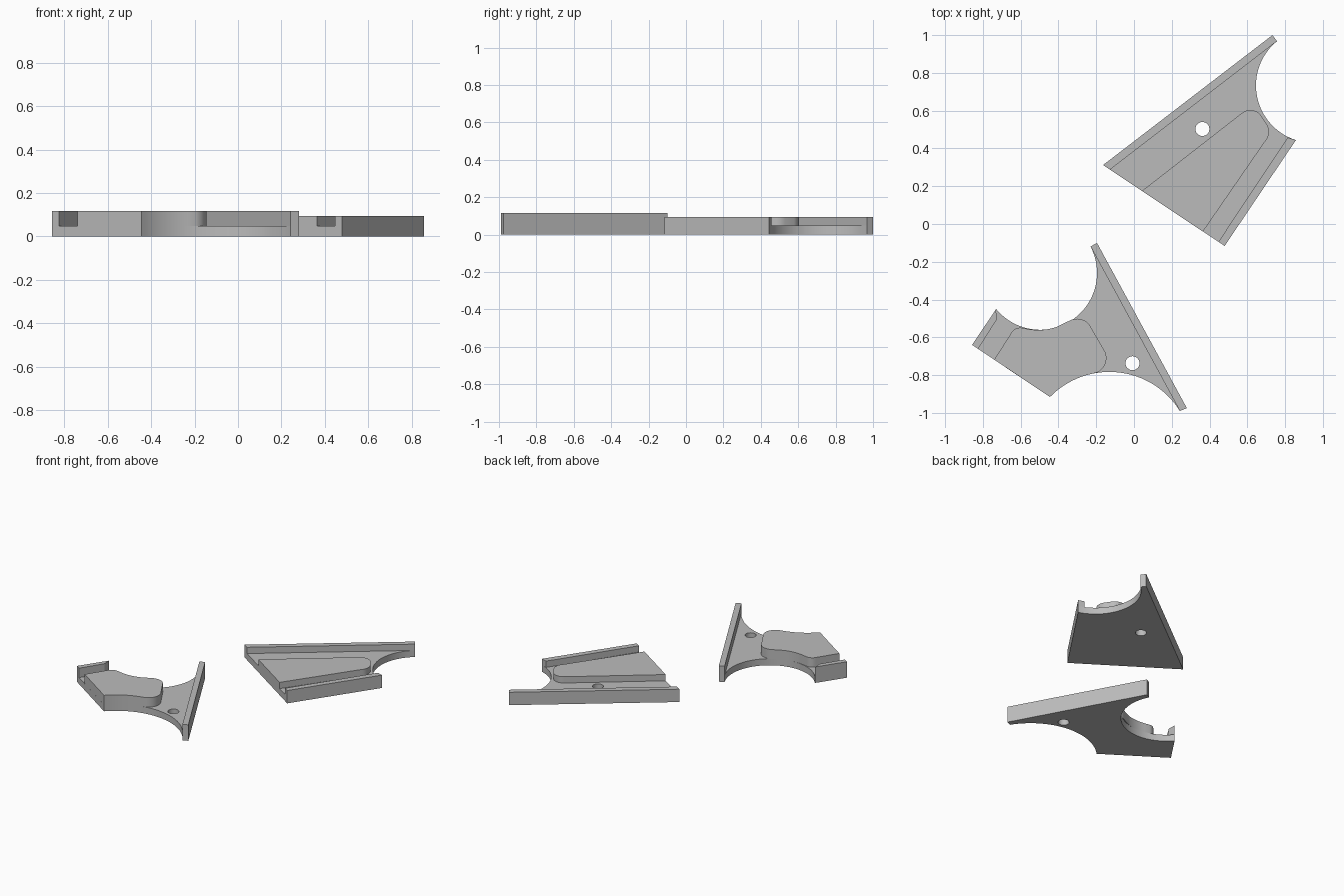
import bpy, bmesh, math
from mathutils import Vector

if "Cube" in bpy.data.objects:
    bpy.data.objects.remove(bpy.data.objects["Cube"])

FLOOR = 0.048      # thickness of both base plates
HIGH, LOW = 0.117, 0.094

grey = bpy.data.materials.new("plain grey")
grey.diffuse_color = (0.5, 0.5, 0.5, 1)
grey.use_nodes = True
grey.node_tree.nodes["Principled BSDF"].inputs["Base Color"].default_value = grey.diffuse_color


def arc(a, m, b, n=24):
    """Points of the circle through a, m and b, running from a to b."""
    a, m, b = Vector(a), Vector(m), Vector(b)
    u, v = m - a, b - a
    d = 2 * (u.x * v.y - u.y * v.x)
    c = a + Vector((v.y * u.dot(u) - u.y * v.dot(v),
                    u.x * v.dot(v) - v.x * u.dot(u))) / d
    start = math.atan2(a.y - c.y, a.x - c.x)
    sweep = (math.atan2(b.y - c.y, b.x - c.x) - start) % math.tau
    if d < 0:
        sweep -= math.tau
    r = (a - c).length
    return [(c.x + r * math.cos(start + sweep * i / n),
             c.y + r * math.sin(start + sweep * i / n)) for i in range(n + 1)]


def circle(x, y, r, n=32):
    return [(x + r * math.cos(math.tau * i / n),
             y + r * math.sin(math.tau * i / n)) for i in range(n)]


def prism(name, outline, z0, z1, hole=None):
    """Extrude an outline, with an optional hole, from z0 to z1."""
    bm = bmesh.new()
    edges = []
    for loop in [outline] + ([hole] if hole else []):
        vs = [bm.verts.new((x, y, z0)) for x, y in loop]
        edges += [bm.edges.new((vs[i - 1], vs[i])) for i in range(len(vs))]
    bmesh.ops.triangle_fill(bm, edges=edges, use_beauty=True)
    out = bmesh.ops.extrude_face_region(bm, geom=bm.faces[:], use_keep_orig=True)
    top = [g for g in out["geom"] if isinstance(g, bmesh.types.BMVert)]
    bmesh.ops.translate(bm, verts=top, vec=(0, 0, z1 - z0))
    bmesh.ops.recalc_face_normals(bm, faces=bm.faces[:])
    me = bpy.data.meshes.new(name)
    bm.to_mesh(me)
    bm.free()
    me.materials.append(grey)
    ob = bpy.data.objects.new(name, me)
    bpy.context.collection.objects.link(ob)
    bpy.ops.object.select_all(action='DESELECT')
    ob.select_set(True)
    bpy.context.view_layer.objects.active = ob
    bpy.ops.object.shade_smooth_by_angle(angle=math.radians(30))
    return ob


# Wide bracket: base with one concave end
wide_arc = arc((0.757, 0.968), (0.646, 0.72), (0.857, 0.444))
prism("wide_base", [(0.48, -0.116), (-0.164, 0.312), (0.733, 1.0)] + wide_arc,
      0, FLOOR, circle(0.362, 0.503, 0.037))
# Wide bracket: long and short rails
prism("wide_long_rail", [(-0.164, 0.312), (0.733, 1.0), (0.757, 0.968),
                         (-0.127, 0.288)], FLOOR, LOW)
prism("wide_short_rail", [(0.48, -0.116), (0.857, 0.444), (0.814, 0.458),
                          (0.447, -0.094)], FLOOR, LOW)
# Wide bracket: raised pad with rounded nose
prism("wide_pad", [(0.365, -0.04), (0.042, 0.175)]
      + arc((0.572, 0.588), (0.624, 0.603), (0.67, 0.578), 10)
      + arc((0.702, 0.53), (0.714, 0.48), (0.694, 0.437), 10), FLOOR, LOW)

# Narrow bracket: base with two concave sides
back_arc = arc((-0.23, -0.119), (-0.285, -0.473), (-0.73, -0.45), 40)
front_arc = arc((-0.445, -0.916), (-0.13, -0.783), (0.243, -0.99), 32)
prism("narrow_base", [(-0.196, -0.1)] + back_arc + [(-0.857, -0.64)]
      + front_arc + [(0.28, -0.975)], 0, FLOOR, circle(-0.008, -0.737, 0.037))
# Narrow bracket: long and short rails
prism("narrow_long_rail", [(-0.196, -0.1), (-0.23, -0.119), (0.243, -0.99),
                           (0.28, -0.975)], FLOOR, HIGH)
prism("narrow_short_rail", [(-0.73, -0.45), (-0.857, -0.64), (-0.825, -0.661),
                            (-0.728, -0.508)], FLOOR, HIGH)
# Narrow bracket: raised pad following both concave sides
pad_front = [p for p in front_arc if p[0] < -0.21]
pad_back = (arc((-0.65, -0.577), (-0.628, -0.555), (-0.598, -0.549), 6)
            + arc((-0.56, -0.556), (-0.497, -0.561), (-0.41, -0.545), 8)
            + arc((-0.34, -0.511), (-0.285, -0.503), (-0.238, -0.53), 8))
prism("narrow_pad", [(-0.74, -0.718)] + pad_back
      + arc((-0.152, -0.678), (-0.15, -0.735), (-0.195, -0.786), 10)
      + pad_front[::-1], FLOOR, HIGH)
